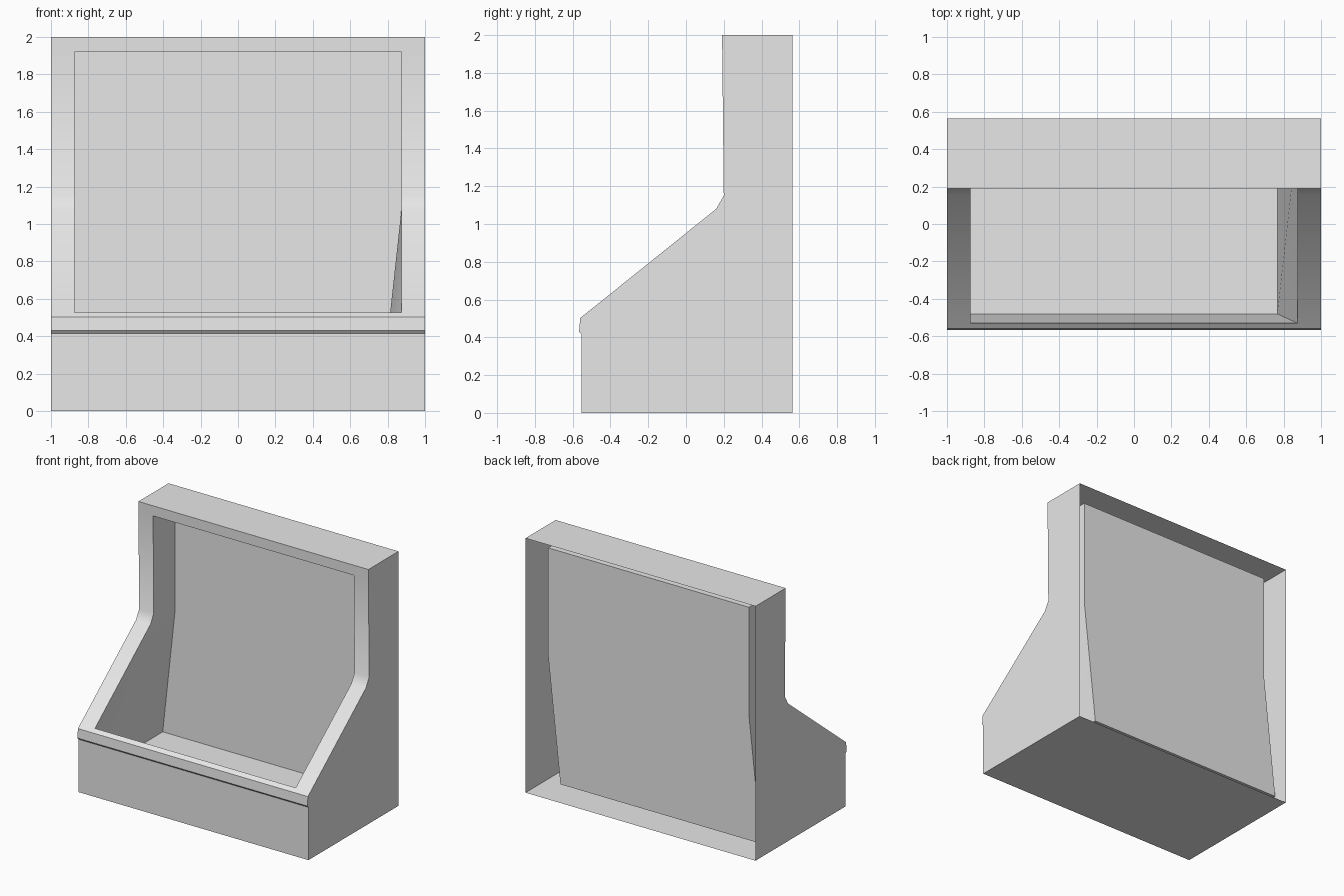
import bpy, bmesh

cube = bpy.data.objects.get("Cube")
if cube:
    bpy.data.objects.remove(cube, do_unlink=True)

# One plain grey for every part
grey = bpy.data.materials.new("light grey")
grey.use_nodes = True
colour = (0.8, 0.8, 0.8, 1)
grey.diffuse_color = colour
grey.node_tree.nodes["Principled BSDF"].inputs["Base Color"].default_value = colour


def finish(bm, name):
    """Weld the sheet, and turn it into a shaded object."""
    bmesh.ops.remove_doubles(bm, verts=bm.verts, dist=0.0005)
    mesh = bpy.data.meshes.new(name)
    bm.to_mesh(mesh)
    bm.free()
    obj = bpy.data.objects.new(name, mesh)
    bpy.context.collection.objects.link(obj)
    mesh.materials.append(grey)
    bpy.ops.object.select_all(action='DESELECT')
    obj.select_set(True)
    bpy.context.view_layer.objects.active = obj
    bpy.ops.object.shade_smooth_by_angle(angle=0.6)


def face(bm, points):
    return bm.faces.new([bm.verts.new(p) for p in points])


# Opening rim as (y, z), from top to bottom, lying on the front profile
rim = [(0.192, 1.92), (0.2, 1.15), (0.16, 1.08), (-0.53, 0.526)]
# Whole side profile from the lower back, under the front and over the top
profile = ([(0.565, 0), (-0.553, 0), (-0.553, 0.415), (-0.566, 0.43), (-0.56, 0.502)]
           + rim[::-1] + [(0.191, 2), (0.565, 2)])
half, opening = 1.0, 0.873

# Housing: a folded sheet with a window, two sides and an open back
bm = bmesh.new()
columns = [-half, -opening, opening, half]
for a, b in zip(profile, profile[1:]):
    for i, (x0, x1) in enumerate(zip(columns, columns[1:])):
        if i == 1 and a in rim and b in rim:
            continue
        face(bm, [(x0, *a), (x0, *b), (x1, *b), (x1, *a)])
for x in (-half, half):
    side = [(x, *p) for p in profile]
    face(bm, side if x < 0 else side[::-1])
bmesh.ops.recalc_face_normals(bm, faces=bm.faces)
finish(bm, "housing")

# Recess liner: a tub hung in the window, its lower end shifted to one side
shift = -0.107
back_y, floor_z = 0.465, 0.09
r0, r1, r2, r3 = [(*p, 0) for p in rim]
b0, b1 = (back_y, 1.92, 0), (back_y, 1.07, 0)
b2, f = (back_y, floor_z, shift), (-0.48, floor_z, shift)


def at(sign, p):
    return (sign * opening + p[2], p[0], p[1])


bm = bmesh.new()
# Top, upper back, lower back, floor and front wall
path = [r0, b0, b1, b2, f, r3]
for a, b in zip(path, path[1:]):
    face(bm, [at(-1, a), at(-1, b), at(1, b), at(1, a)])
# Left and right walls
for sign in (-1, 1):
    for poly in ([r0, r1, b1, b0], [r1, r2, b1], [r2, r3, b1],
                 [r3, f, b1], [f, b2, b1]):
        face(bm, [at(sign, p) for p in poly])
bmesh.ops.remove_doubles(bm, verts=bm.verts, dist=0.0005)
bmesh.ops.recalc_face_normals(bm, faces=bm.faces)
# The visible side is the inside of the tub
bm.faces.ensure_lookup_table()
back = min(bm.faces, key=lambda q: -q.calc_center_median().y)
if back.normal.y > 0:
    bmesh.ops.reverse_faces(bm, faces=bm.faces)
finish(bm, "recess_liner")
